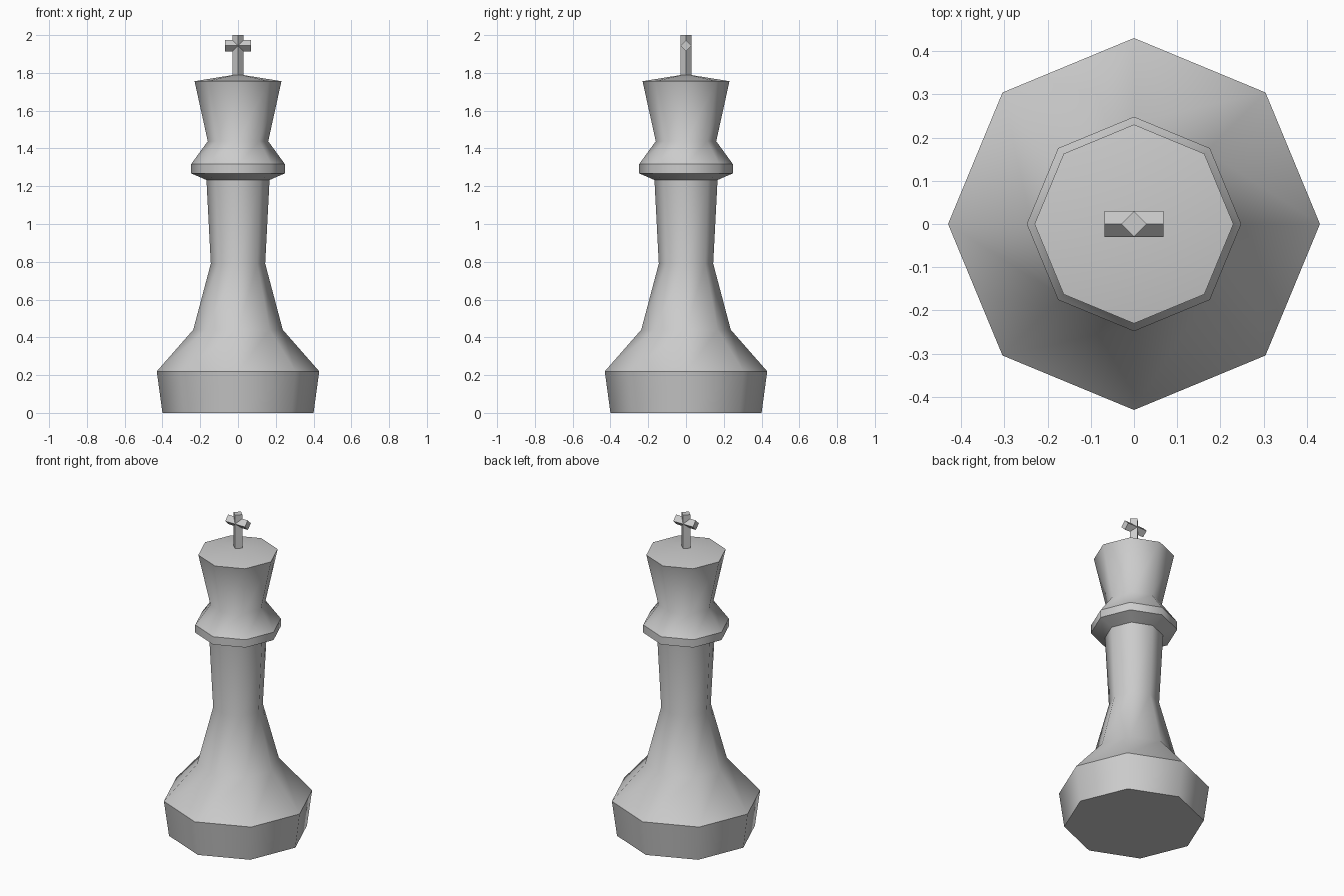
import bpy, bmesh, math
from mathutils import Vector, Matrix

if "Cube" in bpy.data.objects:
    bpy.data.objects.remove(bpy.data.objects["Cube"])


def add_object(name, bm):
    bmesh.ops.recalc_face_normals(bm, faces=bm.faces)
    mesh = bpy.data.meshes.new(name)
    bm.to_mesh(mesh)
    bm.free()
    obj = bpy.data.objects.new(name, mesh)
    bpy.context.collection.objects.link(obj)
    return obj


def lathe(name, profile, sides=8):
    """Turn (radius, z, sharp) points about z; sharp rings keep a crisp edge."""
    bm = bmesh.new()
    rings = [[bm.verts.new((r * math.cos(a), r * math.sin(a), z))
              for a in (2 * math.pi * i / sides for i in range(sides))]
             for r, z, _ in profile]
    for low, high in zip(rings, rings[1:]):
        for i in range(sides):
            j = (i + 1) % sides
            bm.faces.new((low[i], low[j], high[j], high[i])).smooth = True
    bm.faces.new(rings[0][::-1])
    # shallow pointed cap
    apex = bm.verts.new((0, 0, CAP_TOP))
    for i in range(sides):
        bm.faces.new((rings[-1][i], rings[-1][(i + 1) % sides], apex)).smooth = True
    for ring, (_, _, sharp) in zip(rings, profile):
        for i in range(sides):
            bm.edges.get((ring[i], ring[(i + 1) % sides])).smooth = not sharp
    return add_object(name, bm)


def diamond_bar(name, centre, length, axis, radius=0.03):
    """Square bar standing on its corner, running along the given axis."""
    bm = bmesh.new()
    bmesh.ops.create_cone(bm, cap_ends=True, segments=4,
                          radius1=radius, radius2=radius, depth=length)
    if axis == 'X':
        bm.transform(Matrix.Rotation(math.pi / 2, 4, 'Y'))
    bm.transform(Matrix.Translation(Vector(centre)))
    return add_object(name, bm)


# turned body: base, stem, collar and flared head
CAP_TOP = 1.793
lathe("turned_body", [
    (0.40, 0.0, True),
    (0.43, 0.22, True),
    (0.237, 0.44, False),
    (0.144, 0.79, False),
    (0.167, 1.233, True),
    (0.248, 1.268, True),
    (0.248, 1.317, True),
    (0.16, 1.438, False),
    (0.23, 1.756, True),
])

# cross on top
diamond_bar("cross_post", (0, 0, 1.89), 0.22, 'Z')
diamond_bar("cross_arm", (0, 0, 1.944), 0.137, 'X')
